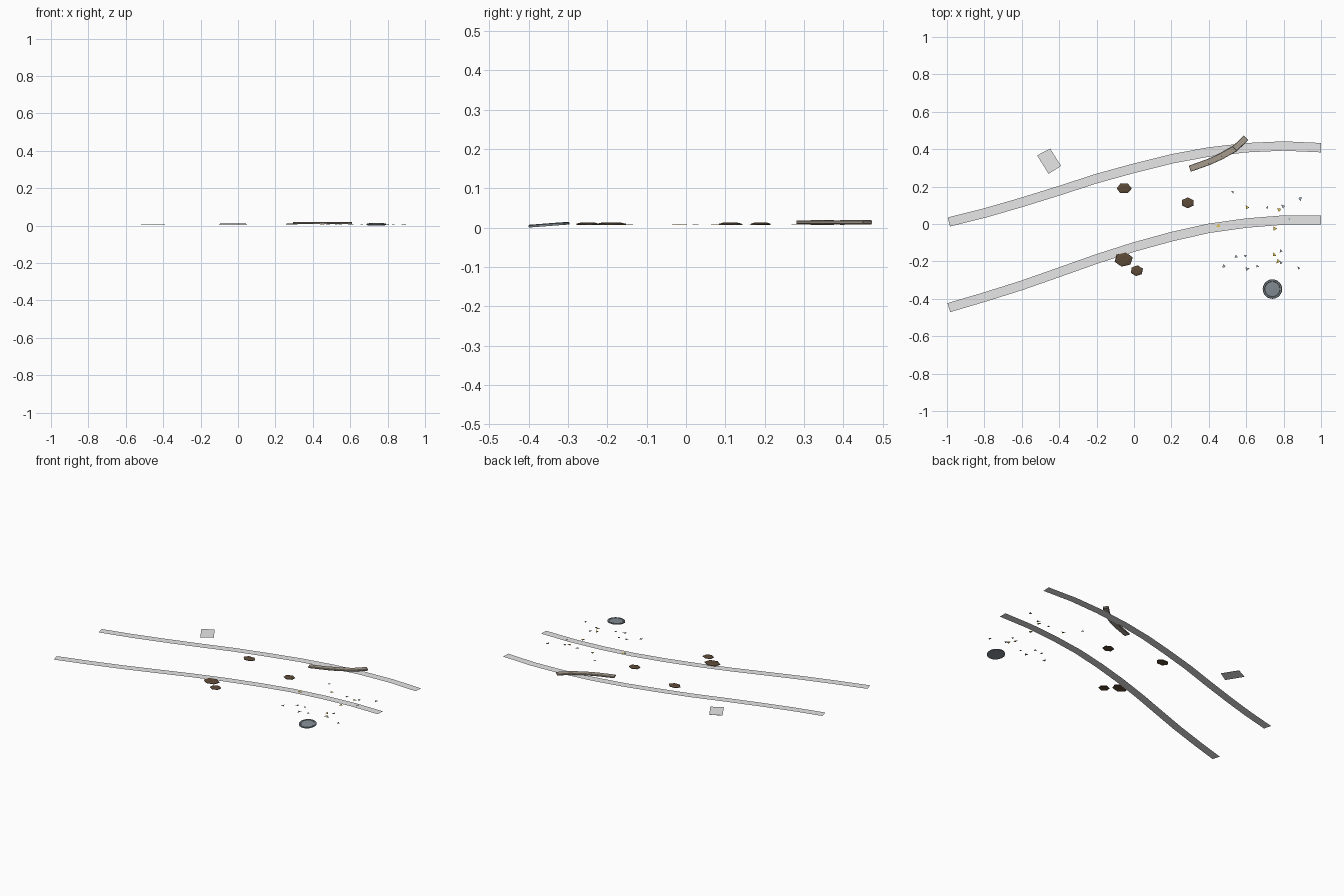
import bpy, bmesh, math, random
from mathutils import Vector, Matrix

if "Cube" in bpy.data.objects:
    bpy.data.objects.remove(bpy.data.objects["Cube"])

random.seed(4)
GROUND = 0.006


def mat(name, r, g, b):
    m = bpy.data.materials.new(name)
    m.diffuse_color = (r, g, b, 1)
    m.use_nodes = True
    m.node_tree.nodes["Principled BSDF"].inputs["Base Color"].default_value = m.diffuse_color
    return m


PALE = mat("pale grey", 0.8, 0.8, 0.8)
STRIP = mat("worn strip", 0.38, 0.33, 0.27)
MUD = mat("mud brown", 0.11, 0.07, 0.04)
METAL = mat("blue grey metal", 0.23, 0.27, 0.30)
DARK = mat("dark metal", 0.12, 0.145, 0.16)
GLASS = mat("glass grey", 0.40, 0.48, 0.54)
AMBER = mat("amber glass", 0.80, 0.56, 0.07)


def finish(name, bm, *mats):
    bmesh.ops.recalc_face_normals(bm, faces=bm.faces)
    me = bpy.data.meshes.new(name)
    bm.to_mesh(me)
    bm.free()
    for m in mats:
        me.materials.append(m)
    ob = bpy.data.objects.new(name, me)
    bpy.context.collection.objects.link(ob)
    return ob


# Tyre tracks: flat ribbons along a curved centre line
def track(name, ys, width=0.05):
    pts = [Vector((max(-1 + 0.2 * i, -0.99), y, GROUND)) for i, y in enumerate(ys)]
    bm = bmesh.new()
    prev = None
    for i, p in enumerate(pts):
        d = (pts[min(i + 1, len(pts) - 1)] - pts[max(i - 1, 0)]).normalized()
        n = Vector((-d.y, d.x, 0)) * width / 2
        pair = bm.verts.new(p - n), bm.verts.new(p + n)
        if prev:
            bm.faces.new((prev[0], pair[0], pair[1], prev[1]))
        prev = pair
    finish(name, bm, PALE)


track("upper_track", [0.011, 0.058, 0.116, 0.178, 0.243, 0.298, 0.348, 0.385, 0.408, 0.417, 0.408])
track("lower_track", [-0.447, -0.391, -0.328, -0.258, -0.187, -0.123, -0.068, -0.023, 0.005, 0.021, 0.021])

# Loose square patch, a thin plate
bm = bmesh.new()
base = bm.faces.new([bm.verts.new((x, y, 0.0068)) for x, y in
                     ((-0.518, 0.367), (-0.457, 0.268), (-0.39, 0.31), (-0.448, 0.403))])
ext = bmesh.ops.extrude_face_region(bm, geom=[base], use_keep_orig=True)
bmesh.ops.translate(bm, vec=(0, 0, 0.0015), verts=[e for e in ext["geom"] if isinstance(e, bmesh.types.BMVert)])
finish("patch", bm, PALE)

# Torn strip: four overlapping bevelled pieces following a bend
bm = bmesh.new()
path = [(0.302, 0.297), (0.398, 0.331), (0.467, 0.362), (0.540, 0.404), (0.596, 0.459)]
for i, (a, b) in enumerate(zip(path, path[1:])):
    a, b = Vector((*a, 0.0135)), Vector((*b, 0.0135))
    d = b - a
    bmesh.ops.create_cube(bm, size=1, matrix=Matrix.Translation((a + b) / 2)
                          @ Matrix.Rotation(math.atan2(d.y, d.x), 4, 'Z')
                          @ Matrix.Diagonal((d.length + 0.008, 0.034, 0.010 + 0.0006 * (i % 2), 1)))
bmesh.ops.bevel(bm, geom=list(bm.edges), offset=0.002, segments=1, affect='EDGES')
finish("torn_strip", bm, STRIP)

# Mud clumps: flat six-sided lumps, wide base and smaller crown
for i, (x, y, w, d, turn) in enumerate([(-0.053, 0.19, 0.080, 0.054, 0), (0.287, 0.113, 0.070, 0.054, 0.5),
                                        (-0.055, -0.19, 0.098, 0.072, 0.3), (0.015, -0.25, 0.068, 0.054, 0.4)]):
    bm = bmesh.new()
    rings = []
    for s, z in ((0.5, 0), (0.5, 0.003), (0.29, 0.0065)):
        rings.append([bm.verts.new((x + w * s * math.cos(turn + k * math.pi / 3) * random.uniform(0.97, 1.05),
                                    y + d * s * math.sin(turn + k * math.pi / 3) * 1.08, GROUND + 0.0005 + z))
                      for k in range(6)])
    for r0, r1 in zip(rings, rings[1:]):
        for k in range(6):
            bm.faces.new((r0[k], r0[(k + 1) % 6], r1[(k + 1) % 6], r1[k]))
    bm.faces.new(rings[-1])
    bm.faces.new(rings[0][::-1])
    finish(f"mud_clump_{i + 1}", bm, MUD)

# Hubcap: turned profile, tilted, with a darker rim and slots
bm = bmesh.new()
SEG = 24
profile = [(0.052, -0.003), (0.052, 0.002), (0.0495, 0.004), (0.042, 0.004),
           (0.040, 0.0025), (0.012, 0.0035)]
rings = [[bm.verts.new((r * math.cos(math.tau * k / SEG), r * math.sin(math.tau * k / SEG), z))
          for k in range(SEG)] for r, z in profile]
for j, (r0, r1) in enumerate(zip(rings, rings[1:])):
    for k in range(SEG):
        f = bm.faces.new((r0[k], r0[(k + 1) % SEG], r1[(k + 1) % SEG], r1[k]))
        f.material_index = 1 if j in (1, 3) else 0
bm.faces.new(rings[-1])
bm.faces.new(rings[0][::-1])
hub = finish("hubcap", bm, METAL, DARK)
hub.location = (0.74, -0.348, 0.0069)
hub.rotation_euler = (0.075, 0, 0)


# Glass shards: tiny flat three-sided chips
def shards(name, spots, size, material):
    bm = bmesh.new()
    for x, y in spots:
        s, a = random.uniform(0.9, 1.25) * size, random.uniform(0, math.tau)
        low, top = [], []
        for k in range(3):
            t = a + k * math.tau / 3 + random.uniform(-0.3, 0.3)
            p = Vector((x + s * math.cos(t), y + s * math.sin(t), GROUND + 0.0005))
            low.append(bm.verts.new(p))
            top.append(bm.verts.new(p + Vector((0, 0, 0.0015))))
        bm.faces.new(low[::-1])
        bm.faces.new(top)
        for k in range(3):
            bm.faces.new((low[k], low[(k + 1) % 3], top[(k + 1) % 3], top[k]))
    finish(name, bm, material)


shards("grey_shards", [(0.528, 0.17), (0.795, 0.095), (0.89, 0.135), (0.48, -0.225), (0.545, -0.175),
                       (0.595, -0.17), (0.605, -0.24), (0.66, -0.225), (0.88, -0.235),
                       (0.785, -0.145), (0.83, 0.025), (0.785, -0.207), (0.712, 0.09)], 0.010, GLASS)
shards("amber_shards", [(0.605, 0.09), (0.775, 0.077), (0.45, -0.01), (0.752, -0.024),
                        (0.75, -0.162), (0.768, -0.2)], 0.011, AMBER)
